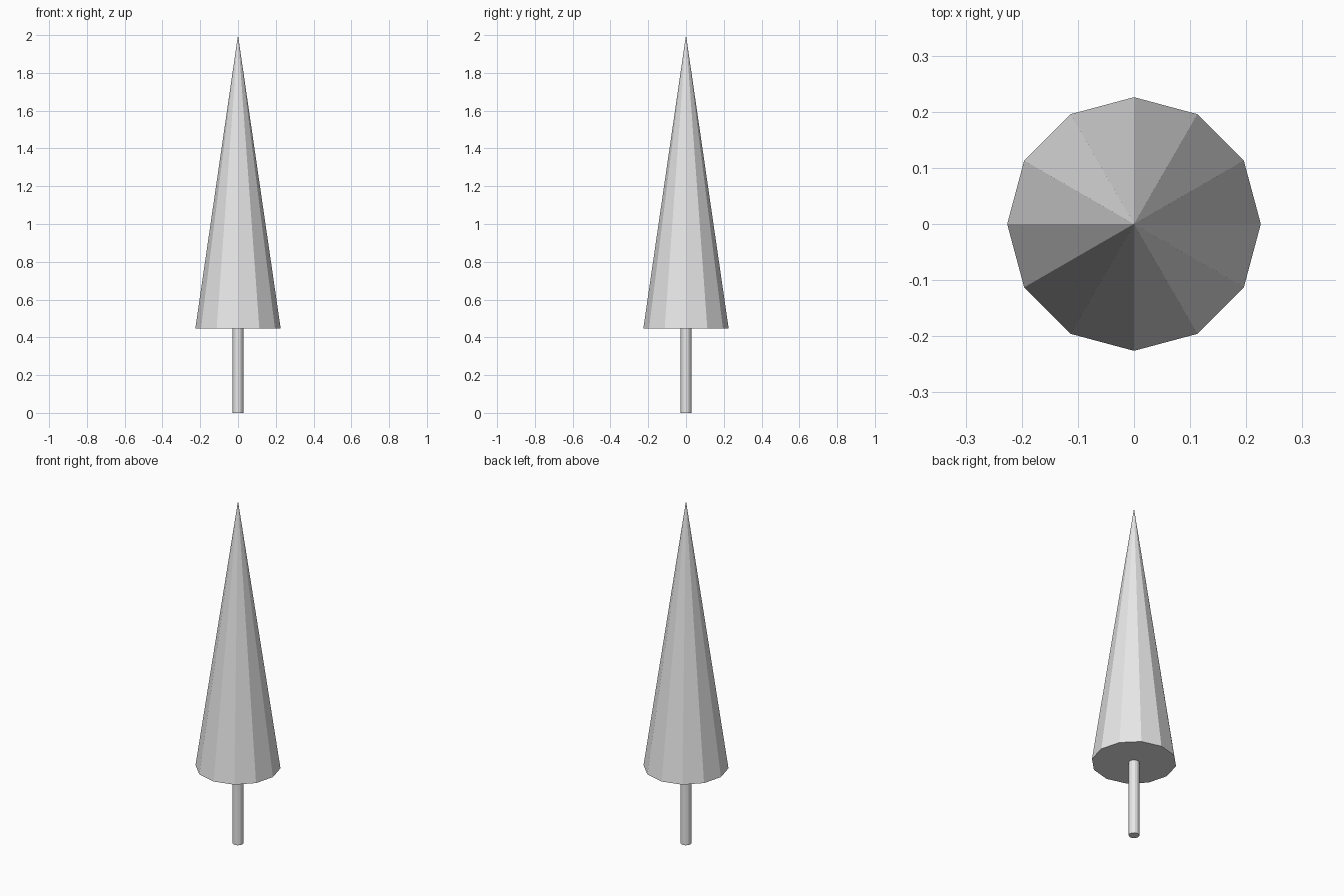
import bpy

cube = bpy.data.objects.get("Cube")
if cube:
    bpy.data.objects.remove(cube, do_unlink=True)

SIDES = 12
HEIGHT = 2.0
CROWN_BASE = 0.446
CROWN_RADIUS = 0.226
TRUNK_RADIUS = 0.029

# One plain pale grey for the whole tree
grey = bpy.data.materials.new("pale_grey")
grey.use_nodes = True
color = (0.8, 0.8, 0.8, 1.0)
grey.diffuse_color = color
grey.node_tree.nodes["Principled BSDF"].inputs["Base Color"].default_value = color


def tapered_part(name, bottom, top, radius_bottom, radius_top):
    """Flat-shaded upright cone or cylinder between two heights."""
    bpy.ops.mesh.primitive_cone_add(
        vertices=SIDES, radius1=radius_bottom, radius2=radius_top,
        depth=top - bottom, location=(0, 0, (top + bottom) / 2))
    part = bpy.context.object
    part.name = name
    part.data.materials.append(grey)
    return part


# Slim trunk, then the tall pointed crown with its closed underside
tapered_part("trunk", 0, CROWN_BASE, TRUNK_RADIUS, TRUNK_RADIUS)
tapered_part("crown", CROWN_BASE, HEIGHT, CROWN_RADIUS, 0)
